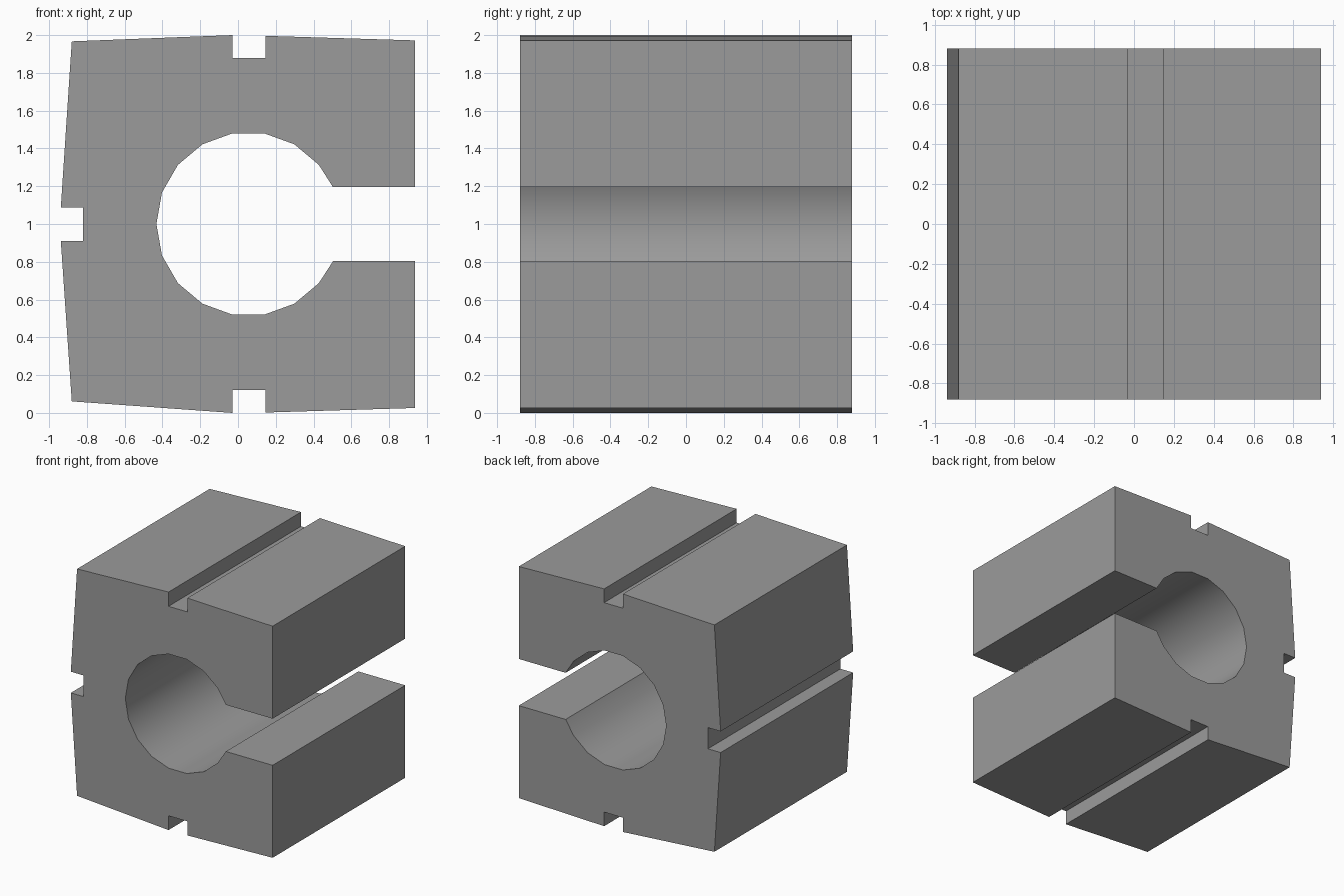
import bpy, bmesh
from math import cos, sin, radians

if "Cube" in bpy.data.objects:
    bpy.data.objects.remove(bpy.data.objects["Cube"])

HALF_LENGTH = 0.88
BORE_X, BORE_Z, BORE_R = 0.055, 1.0, 0.487

# Outer outline (x, z), from the slot's upper lip round to its lower lip
outline = [
    (0.503, 1.195), (0.938, 1.195), (0.938, 1.972),
    (0.145, 1.996), (0.145, 1.88), (-0.03, 1.88), (-0.03, 2.0),   # top groove
    (-0.88, 1.967),
    (-0.938, 1.088), (-0.82, 1.088), (-0.82, 0.91), (-0.938, 0.91),  # side groove
    (-0.88, 0.061),
    (-0.03, 0.0), (-0.03, 0.12), (0.145, 0.12), (0.145, 0.002),   # bottom groove
    (0.938, 0.026), (0.938, 0.803), (0.503, 0.803),
]

# Bore: 18-sided circle, open where the slot enters
bore = [(BORE_X + BORE_R * cos(radians(a)), BORE_Z + BORE_R * sin(radians(a)))
        for a in range(320, 39, -20)]

# Extrude the closed profile along y
bm = bmesh.new()
face = bm.faces.new([bm.verts.new((x, -HALF_LENGTH, z)) for x, z in outline + bore])
ext = bmesh.ops.extrude_face_region(bm, geom=[face], use_keep_orig=True)
moved = [v for v in ext["geom"] if isinstance(v, bmesh.types.BMVert)]
bmesh.ops.translate(bm, verts=moved, vec=(0, 2 * HALF_LENGTH, 0))
bmesh.ops.recalc_face_normals(bm, faces=bm.faces[:])

mesh = bpy.data.meshes.new("slotted_block")
bm.to_mesh(mesh)
bm.free()
block = bpy.data.objects.new("slotted_block", mesh)
bpy.context.collection.objects.link(block)

# Dark grey finish
grey = bpy.data.materials.new("dark_grey")
grey.diffuse_color = (0.33, 0.33, 0.33, 1)
grey.use_nodes = True
grey.node_tree.nodes["Principled BSDF"].inputs["Base Color"].default_value = grey.diffuse_color
mesh.materials.append(grey)

# Smooth bore, sharp outer edges
bpy.context.view_layer.objects.active = block
block.select_set(True)
bpy.ops.object.shade_smooth_by_angle(angle=radians(30))
